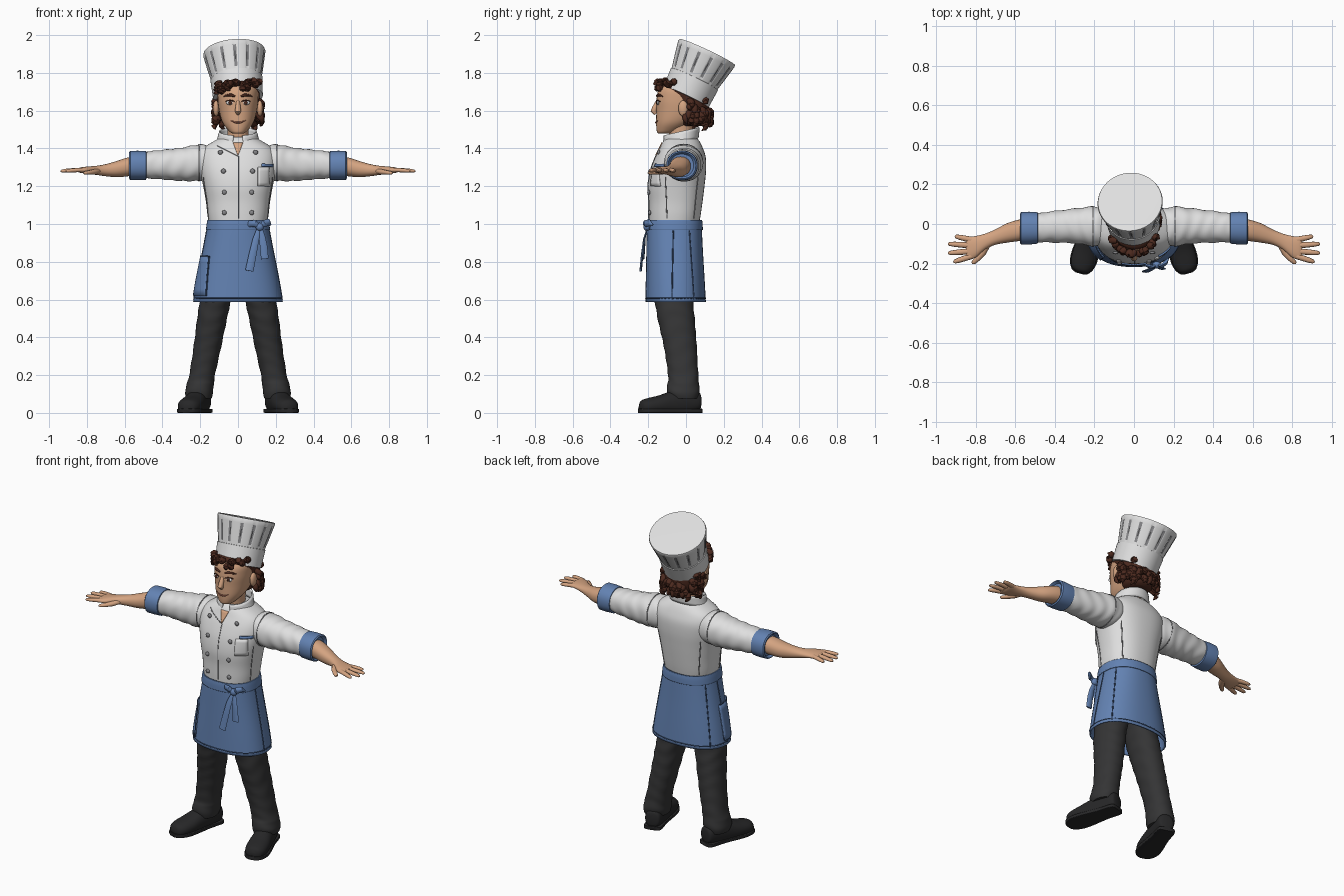
import bpy, bmesh, math, random
from mathutils import Vector, Matrix
from mathutils.bvhtree import BVHTree

if "Cube" in bpy.data.objects:
    bpy.data.objects.remove(bpy.data.objects["Cube"])

random.seed(4)
def material(name, *c):
    m = bpy.data.materials.new(name)
    m.diffuse_color = (*c, 1)
    m.use_nodes = True
    m.node_tree.nodes["Principled BSDF"].inputs["Base Color"].default_value = m.diffuse_color
    return m
WHITE = material("white cloth", .74, .74, .74)
GREY = material("grey seam", .24, .24, .25)
BLUE = material("blue cloth", .125, .225, .45)
NAVY = material("navy stitching", .04, .075, .16)
SKIN = material("skin", .66, .37, .22)
HAIR = material("brown hair", .07, .022, .013)
DARK = material("charcoal trousers", .035, .035, .036)
BLACK = material("black leather", .02, .02, .021)
LIP = material("lip", .38, .14, .09)

def finish(name, bm, *mats, angle=45):
    bmesh.ops.recalc_face_normals(bm, faces=bm.faces)
    me = bpy.data.meshes.new(name)
    bm.to_mesh(me)
    bm.free()
    for m in mats:
        me.materials.append(m)
    me.polygons.foreach_set("use_smooth", [True] * len(me.polygons))
    me.set_sharp_from_angle(angle=math.radians(angle))
    ob = bpy.data.objects.new(name, me)
    bpy.context.collection.objects.link(ob)
    return ob

def mirror(ob):
    ob.modifiers.new("mirror", 'MIRROR').use_clip = False
    return ob

def solid(ob, t, offset=-1):
    m = ob.modifiers.new("thickness", 'SOLIDIFY')
    m.thickness, m.offset = t, offset
    return ob

def smooth_path(pts, steps):
    out = []
    for i in range(len(pts) - 1):
        a, b, c, d = (pts[max(0, min(len(pts) - 1, i + k))] for k in (-1, 0, 1, 2))
        for s in range(steps):
            t = s / steps
            out.append([.5 * (2*q + (r-p)*t + (2*p-5*q+4*r-w)*t*t + (3*q-p-3*r+w)*t**3)
                        for p, q, r, w in zip(a, b, c, d)])
    return out + [list(pts[-1])]

def loft(name, rings, mat, axis='z', n=40, steps=5, power=2.2, wob=0, freq=90, cap=True, floor=None):
    """Rings are (position along axis, centre 1, centre 2, radius 1, radius 2)."""
    bm, loops = bmesh.new(), []
    for t, c1, c2, r1, r2 in smooth_path(rings, steps):
        loop = []
        for i in range(n):
            a = math.tau * i / n
            w = 1 + wob * math.sin(freq * t + 2 * math.sin(2 * a + 9 * t))
            ca, sa = math.cos(a), math.sin(a)
            p = c1 + w * r1 * math.copysign(abs(ca) ** (2 / power), ca)
            q = c2 + w * r2 * math.copysign(abs(sa) ** (2 / power), sa)
            co = {'z': (p, q, t), 'x': (t, p, q), 'y': (p, t, q)}[axis]
            if floor is not None:
                co = (co[0], co[1], max(co[2], floor))
            loop.append(bm.verts.new(co))
        loops.append(loop)
    for u, v in zip(loops, loops[1:]):
        for i in range(n):
            j = (i + 1) % n
            bm.faces.new((u[i], u[j], v[j], v[i]))
    if cap:
        bm.faces.new(loops[0])
        bm.faces.new(loops[-1])
    return finish(name, bm, mat)

def tube(bm, pts, radii, ref=(0, 1, 0), flat=1, seg=8):
    pts, ref, loops = [Vector(p) for p in pts], Vector(ref), []
    for i, p in enumerate(pts):
        t = (pts[min(i + 1, len(pts) - 1)] - pts[max(i - 1, 0)]).normalized()
        side = t.cross(ref).normalized()
        nor = side.cross(t)
        r = radii[i] if isinstance(radii, (list, tuple)) else radii
        loops.append([bm.verts.new(p + side * r * math.cos(math.tau * k / seg)
                      + nor * r * flat * math.sin(math.tau * k / seg)) for k in range(seg)])
    for u, v in zip(loops, loops[1:]):
        for k in range(seg):
            bm.faces.new((u[k], u[(k + 1) % seg], v[(k + 1) % seg], v[k]))
    bm.faces.new(loops[0])
    bm.faces.new(loops[-1])

def tubes(name, paths, mat, **kw):
    bm = bmesh.new()
    for pts, radii in paths:
        tube(bm, pts, radii, **kw)
    return finish(name, bm, mat)

def ball(name, loc, scale, mat):
    bm = bmesh.new()
    bmesh.ops.create_uvsphere(bm, u_segments=16, v_segments=10, radius=1,
                              matrix=Matrix.Translation(loc) @ Matrix.Diagonal((*scale, 1)))
    return finish(name, bm, mat)

def tree(ob):
    return BVHTree.FromPolygons([v.co for v in ob.data.vertices], [p.vertices for p in ob.data.polygons])

def hit(bvh, x, z, out=0):
    """Point on the front of a body."""
    return bvh.ray_cast(Vector((x, -1, z)), Vector((0, 1, 0)))[0] + Vector((0, -out, 0))

def around(bvh, deg, z, out=0):
    """Point on a body, by angle from the front towards +x."""
    d = Vector((math.sin(math.radians(deg)), -math.cos(math.radians(deg)), 0))
    return bvh.ray_cast(Vector((0, -.05, z)) + d, -d)[0] + d * out

def span(a, b, n):
    return [a + (b - a) * i / n for i in range(n + 1)]

def patch(name, fn, us, zs, mat):
    bm = bmesh.new()
    g = [[bm.verts.new(fn(u, z)) for u in us] for z in zs]
    for r, s in zip(g, g[1:]):
        for i in range(len(us) - 1):
            bm.faces.new((r[i], r[i + 1], s[i + 1], s[i]))
    return solid(finish(name, bm, mat), .008, 0)

# Jacket body, collar and sleeves
jacket = loft("jacket", [(.99, 0, -.065, .152, .132), (1.05, 0, -.06, .162, .138), (1.12, 0, -.055, .17, .143),
    (1.2, 0, -.052, .184, .15), (1.28, 0, -.042, .2, .148), (1.35, 0, -.03, .205, .135),
    (1.4, 0, -.025, .185, .115), (1.44, 0, -.025, .125, .095), (1.46, 0, -.025, .09, .075)], WHITE, power=2.35, n=56)
body = tree(jacket)
def collar_point(deg, k):
    a, r = math.radians(deg), .112 - .016 * k
    lift = .055 * (1 - math.cos(a)) / 2
    return (r * math.sin(a), -.03 - .093 * math.cos(a) + .006 * k, 1.40 + lift + (.068 - .2 * lift) * k)
patch("collar", collar_point, span(14, 346, 40), span(0, 1, 4), WHITE)
patch("neck_opening", lambda u, z: hit(body, u * (z - 1.36) / .07, z, .001), span(-.026, .026, 4), span(1.365, 1.43, 5), SKIN)
mirror(loft("sleeve", [(.13, -.015, 1.325, .085, .08), (.2, -.012, 1.325, .1, .096), (.3, -.01, 1.316, .088, .088),
    (.4, -.014, 1.314, .08, .078), (.5, -.02, 1.312, .072, .07)], WHITE, 'x', steps=10, wob=.022, freq=85))
mirror(loft("sleeve_cuff", [(.483, -.02, 1.31, .068, .066), (.487, -.02, 1.31, .079, .076), (.53, -.021, 1.31, .083, .078),
    (.57, -.022, 1.31, .082, .077), (.576, -.022, 1.31, .074, .07), (.56, -.022, 1.31, .062, .06)], BLUE, 'x', steps=1))

# Jacket seams, buttons and breast pocket
mirror(tubes("armhole_seam", [([(.207, -.012 + .101 * math.cos(a), 1.325 + .097 * math.sin(a))
    for a in span(0, math.tau, 32)], .003)], GREY, ref=(1, 0, 0)))
mirror(tubes("side_seam", [([around(body, d, z) for z in span(1.03, 1.25, 8)], .003) for d in (72, 128)], GREY))
tubes("front_seam", [([hit(body, .002, z) for z in span(1.03, 1.36, 14)], .0025),
    ([hit(body, x, 1.36 + .5 * abs(x)) for x in span(0, -.11, 6)], .0025)], GREY, ref=(.3, 1, .3))
for i, (x, z) in enumerate([(.093, 1.38), (.077, 1.28), (.073, 1.168), (.073, 1.06)]):
    for s in (-1, 1):
        ball(f"button_{i}_{s}", hit(body, s * x, z, .004), (.013, .008, .013), GREY)
patch("breast_pocket", lambda u, z: hit(body, u, z, .002), span(.105, .165, 5), span(1.2, 1.3, 5), WHITE)
patch("pocket_cloth", lambda u, z: hit(body, u, z, .005), span(.125, .185, 5), span(1.303, 1.318, 2), BLUE)

# Forearms, hands and fingers
mirror(loft("forearm_and_hand", [(.52, -.025, 1.31, .053, .05), (.58, -.032, 1.303, .054, .05), (.64, -.045, 1.291, .049, .043),
    (.7, -.066, 1.285, .039, .032), (.75, -.088, 1.284, .04, .024), (.8, -.115, 1.285, .054, .019),
    (.835, -.123, 1.285, .057, .014), (.85, -.125, 1.285, .05, .007)], SKIN, 'x'))
fingers = [((.82, -.08), (.905, -.062)), ((.83, -.108), (.94, -.1)), ((.83, -.138), (.94, -.147)), ((.82, -.162), (.912, -.192))]
paths = [([(a[0] + (b[0] - a[0]) * k, a[1] + (b[1] - a[1]) * k, 1.286 - .006 * k * k) for k in (0, .35, .7, .93, 1)],
          [.015, .0145, .013, .01, .004]) for a, b in fingers]
paths.append(([(.745, -.105, 1.28), (.765, -.145, 1.275), (.79, -.175, 1.272), (.812, -.195, 1.27), (.818, -.2, 1.27)],
              [.02, .018, .014, .011, .004]))
mirror(tubes("fingers", paths, SKIN, ref=(0, 0, 1), flat=.8, seg=10))

# Apron with waistband, hem, pocket and bow
apron = loft("apron", [(.588, 0, -.055, .237, .16), (.7, 0, -.057, .218, .156), (.85, 0, -.06, .188, .15),
    (.97, 0, -.062, .165, .146), (1.02, 0, -.062, .158, .143)], BLUE, power=2.3, n=56, cap=False)
skirt = tree(apron)
solid(apron, .008)
solid(loft("waistband", [(.968, 0, -.062, .17, .151), (1.0, 0, -.062, .166, .15), (1.022, 0, -.062, .162, .147)],
    BLUE, power=2.3, n=56, cap=False), .008)
tubes("hem_stitching", [([around(skirt, d, .607) for d in span(0, 360, 72)], .003)], NAVY, ref=(0, 0, 1))
mirror(tubes("apron_side_seam", [([around(skirt, d, z) for z in span(.6, .965, 10)], .0035) for d in (84, 115)], NAVY))
patch("apron_pocket", lambda u, z: around(skirt, u, z, .004), span(-52, -92, 8), span(.62, .83, 6), BLUE)
tubes("pocket_stitching", [([around(skirt, d, z, .008) for d, z in
    [(-52, z) for z in span(.62, .83, 6)] + [(d, .83) for d in span(-56, -92, 6)]], .003)], NAVY, ref=(.5, .6, .4))
ball("bow_knot", (.115, -.207, .985), (.022, .018, .022), BLUE)
tubes("bow_loops", [([(.115, -.207, .985), (.09, -.218, 1.003), (.065, -.208, 1.002), (.05, -.2, .985)], [.008, .019, .018, .006]),
    ([(.115, -.207, .985), (.14, -.212, 1.003), (.16, -.196, 1.008), (.172, -.175, .995)], [.008, .019, .02, .006])], BLUE, flat=.55)
tubes("bow_tails", [([(.112, -.205, .98), (.095, -.222, .92), (.078, -.232, .84), (.06, -.24, .752)], [.01, .017, .02, .022]),
    ([(.118, -.205, .98), (.128, -.218, .93), (.136, -.222, .88), (.142, -.226, .815)], [.01, .017, .02, .02])], BLUE, flat=.3)

# Trousers and shoes
mirror(loft("trouser_leg", [(.075, .207, -.015, .066, .078), (.11, .206, -.015, .074, .085), (.15, .2, -.015, .072, .084),
    (.2, .19, -.015, .068, .08), (.35, .162, -.03, .073, .087), (.5, .137, -.052, .079, .098), (.62, .115, -.066, .083, .102),
    (.75, .09, -.066, .088, .105), (.9, .075, -.066, .075, .1)], DARK, steps=8, wob=.018, freq=75))
def shoe_part(name, rings, **kw):
    ob = loft(name, rings, BLACK, 'y', **kw)
    ob.data.transform(Matrix.Translation((.203, 0, 0)) @ Matrix.Rotation(math.radians(16), 4, 'Z'))
    return mirror(ob)
shoe_part("shoe", [(.078, 0, .06, .025, .03), (.065, 0, .062, .045, .052), (0, 0, .06, .052, .07), (-.08, 0, .05, .058, .065),
    (-.15, 0, .042, .064, .05), (-.21, 0, .036, .06, .042), (-.243, 0, .032, .043, .034), (-.256, 0, .028, .016, .015)], floor=.012)
shoe_part("shoe_sole", [(.082, 0, .011, .03, .011), (.065, 0, .011, .052, .011), (-.03, 0, .011, .055, .011), (-.15, 0, .011, .069, .011),
    (-.21, 0, .011, .065, .011), (-.248, 0, .011, .045, .011), (-.26, 0, .011, .02, .011)], power=8)

# Head, neck, nose and ears
loft("neck", [(1.36, 0, -.025, .07, .065), (1.45, 0, -.028, .056, .06), (1.55, 0, -.03, .06, .068)], SKIN)
head_ob = loft("head", [(1.478, 0, -.115, .014, .018), (1.482, 0, -.11, .035, .04), (1.5, 0, -.092, .055, .064), (1.54, 0, -.06, .083, .098),
    (1.6, 0, -.03, .1, .127), (1.66, 0, -.025, .107, .131), (1.72, 0, -.015, .105, .125), (1.77, 0, .005, .07, .08)], SKIN, power=2.15)
head = tree(head_ob)
tubes("nose", [([(0, -.142, 1.662), (0, -.154, 1.64), (0, -.165, 1.615), (0, -.171, 1.598), (0, -.16, 1.583)],
    [.008, .011, .014, .017, .01])], SKIN, seg=12)
mirror(ball("ear", (.116, -.015, 1.612), (.016, .026, .042), SKIN))

# Eyes, brows and mouth
mirror(ball("eye_white", hit(head, .042, 1.642), (.021, .007, .012), WHITE))
mirror(ball("iris", hit(head, .041, 1.642, .0055), (.009, .004, .0105), HAIR))
mirror(tubes("eyelid", [([hit(head, x, 1.655 - 14 * (x - .042) ** 2, .004) for x in span(.02, .065, 6)], .003)], HAIR))
mirror(tubes("brow", [([hit(head, x, 1.683 - 9 * (x - .045) ** 2, .001) for x in span(.016, .075, 6)],
    [.004, .007, .008, .007, .006, .005, .002])], HAIR))
tubes("mouth", [([hit(head, x, 1.537 + 7 * x * x, .001) for x in span(-.042, .042, 8)],
    [.001, .003, .004, .005, .005, .005, .004, .003, .001])], LIP)

# Hair cap and curly locks
loft("hair_cap", [(1.52, 0, .025, .06, .06), (1.54, 0, .03, .085, .078), (1.6, 0, .03, .106, .09), (1.66, 0, .02, .113, .1),
    (1.71, 0, 0, .116, .125), (1.75, 0, 0, .1, .12), (1.77, 0, .01, .06, .07)], HAIR)
locks = []
def lock(base, out, drop, size):
    p, sway, pts = Vector(base), random.uniform(-1, 1), []
    side = Vector(out).cross(Vector((0, 0, 1))).normalized()
    for k in span(0, 1, 6):
        pts.append(p + Vector(out) * math.sin(k * 2.4) * size + side * sway * size * math.sin(k * 3)
                   + Vector((0, 0, -drop * k)))
    locks.append((pts, [.012, .018, .02, .018, .014, .009, .002]))
for i in range(70):
    a = math.radians(random.uniform(82, 278))
    z = random.uniform(1.55, 1.68 if abs(a - math.pi) > .9 else 1.61)
    d = (math.sin(a), -math.cos(a), 0)
    lock((.1 * d[0], .02 + .085 * d[1], z), d, random.uniform(.02, .06), .028)
for i in range(26):
    a = math.radians(random.uniform(-62, 72))
    d = (math.sin(a), -math.cos(a), random.uniform(0, .8) if a > -.2 else 0)
    lock((.105 * d[0], -.01 + .125 * d[1], random.uniform(1.715, 1.75)), d, random.uniform(0, .03), .024)
tubes("curly_locks", locks, HAIR, ref=(.3, .2, .93))

# Tall pleated hat, built upright and tilted back
tilt = Matrix.Translation((0, 0, 1.672)) @ Vector((-.02, .112, .238)).to_track_quat('Z', 'Y').to_matrix().to_4x4()
band = loft("hat_band", [(0, 0, 0, .126, .126), (.001, 0, 0, .132, .132), (.105, 0, 0, .138, .138), (.107, 0, 0, .13, .13)],
            WHITE, power=2, n=56, steps=1)
band.data.transform(tilt)
bm, n, loops = bmesh.new(), 112, []
for z, r in ((.1, .133), (.12, .137), (.18, .15), (.235, .161), (.255, .165), (.264, .162), (.266, .1)):
    loops.append([bm.verts.new(tilt @ Vector((
        (r - (.005 if i % 8 in (1,) and .11 < z < .24 else 0)) * math.cos(math.tau * i / n),
        (r - (.005 if i % 8 in (1,) and .11 < z < .24 else 0)) * math.sin(math.tau * i / n), z))) for i in range(n)])
for row, (u, v) in enumerate(zip(loops, loops[1:])):
    for i in range(n):
        f = bm.faces.new((u[i], u[(i + 1) % n], v[(i + 1) % n], v[i]))
        f.material_index = int(i % 8 < 2 and row in (1, 2))
bm.faces.new(loops[-1])
finish("hat_crown", bm, WHITE, GREY)
